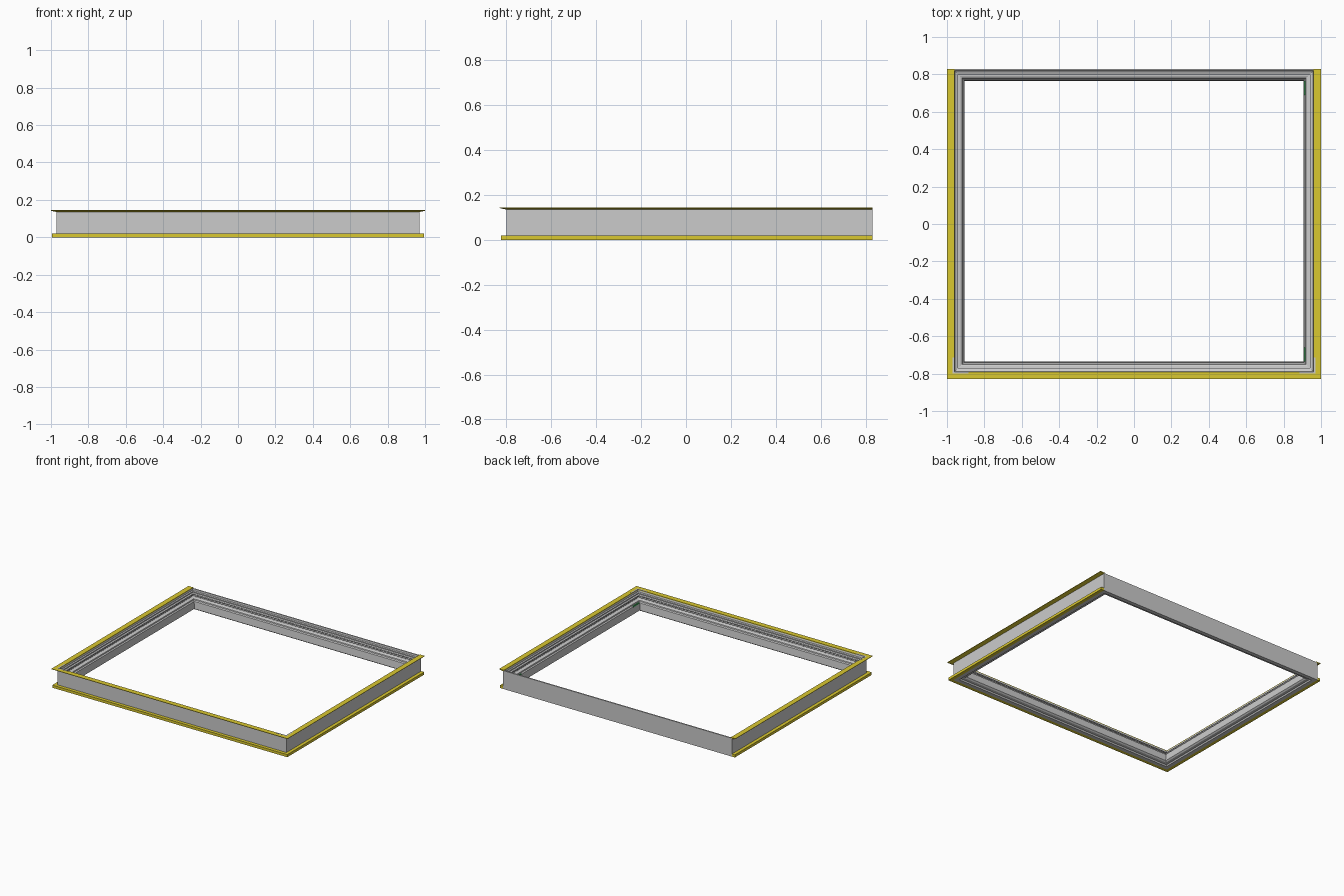
import bpy, bmesh

if "Cube" in bpy.data.objects:
    bpy.data.objects.remove(bpy.data.objects["Cube"])

HX, YF, YB = 0.97, -0.80, 0.83      # outer wall planes: sides, front, back


def material(name, rgb):
    m = bpy.data.materials.new(name)
    m.diffuse_color = (*rgb, 1)
    m.use_nodes = True
    m.node_tree.nodes["Principled BSDF"].inputs["Base Color"].default_value = m.diffuse_color
    return m


yellow = material("yellow_trim", (0.70, 0.58, 0.03))
green = material("green_trim", (0.05, 0.35, 0.1))


def finish(name, bm, mat=None):
    bmesh.ops.recalc_face_normals(bm, faces=bm.faces)
    me = bpy.data.meshes.new(name)
    bm.to_mesh(me)
    bm.free()
    ob = bpy.data.objects.new(name, me)
    bpy.context.collection.objects.link(ob)
    if mat:
        me.materials.append(mat)
    return ob


def sweep(name, profile, closed=True, mat=None):
    """Sweep an (inward offset, z) profile round the rectangle, or round three sides."""
    bm = bmesh.new()
    rings = []
    for sx, back in ((-1, 1), (-1, 0), (1, 0), (1, 1)):
        ring = []
        for d, z in profile:
            y = (YB - d if closed else YB) if back else YF + d
            ring.append(bm.verts.new((sx * (HX - d), y, z)))
        rings.append(ring)
    n = len(profile)
    for i in range(4 if closed else 3):
        a, b = rings[i], rings[(i + 1) % 4]
        for j in range(n):
            k = (j + 1) % n
            bm.faces.new((a[j], a[k], b[k], b[j]))
    if not closed:
        bm.faces.new(rings[0])
        bm.faces.new(rings[3])
    return finish(name, bm, mat)


def add_box(bm, lo, hi):
    vs = bmesh.ops.create_cube(bm, size=1)["verts"]
    for v in vs:
        v.co = [(a + b) / 2 + c * (b - a) for a, b, c in zip(lo, hi, v.co)]


# main moulded frame: plain outside, stepped inside
sweep("moulded_frame", [
    (0, 0), (0, 0.14), (0.010, 0.14), (0.012, 0.128), (0.020, 0.124),
    (0.020, 0.116), (0.030, 0.112), (0.030, 0.105), (0.022, 0.103),
    (0.022, 0.094), (0.040, 0.092), (0.050, 0.088), (0.052, 0.080),
    (0.060, 0.074), (0.065, 0.020), (0.055, 0.012), (0.035, 0.010), (0.030, 0)])

# yellow ledges on front, left and right
sweep("top_ledge", [(-0.03, 0.145), (0.010, 0.145), (0.010, 0.138),
                    (0, 0.135), (-0.03, 0.142)], False, yellow)
sweep("bottom_ledge", [(-0.025, 0), (-0.025, 0.02), (0, 0.02), (0, 0)], False, yellow)

# small dentils under the inner step
bm = bmesh.new()
N, W, Z0, Z1, D0, D1 = 60, 0.006, 0.094, 0.104, 0.021, 0.028
for i in range(N):
    t = (i + 0.5) / N
    x = (2 * t - 1) * (HX - 0.04)
    y = YF + 0.04 + t * (YB - YF - 0.08)
    add_box(bm, (x - W, YF + D0, Z0), (x + W, YF + D1, Z1))
    add_box(bm, (x - W, YB - D1, Z0), (x + W, YB - D0, Z1))
    add_box(bm, (-HX + D0, y - W, Z0), (-HX + D1, y + W, Z1))
    add_box(bm, (HX - D1, y - W, Z0), (HX - D0, y + W, Z1))
finish("dentils", bm)

# grey corner plates let into the top ledge
bm = bmesh.new()
for s in (-1, 1):
    xa, xb = sorted((s * HX, s * (HX - 0.085)))
    add_box(bm, (xa, YF, 0.14), (xb, YF + 0.01, 0.1455))
    xa, xb = sorted((s * HX, s * (HX - 0.01)))
    add_box(bm, (xa, YF + 0.01, 0.14), (xb, YF + 0.085, 0.1455))
finish("corner_plates", bm)

# green strips on the right inner face near the corners
bm = bmesh.new()
for y0, y1 in ((-0.735, -0.66), (0.69, 0.765)):
    add_box(bm, (0.908, y0, 0.070), (0.916, y1, 0.080))
finish("green_strips", bm, green)
